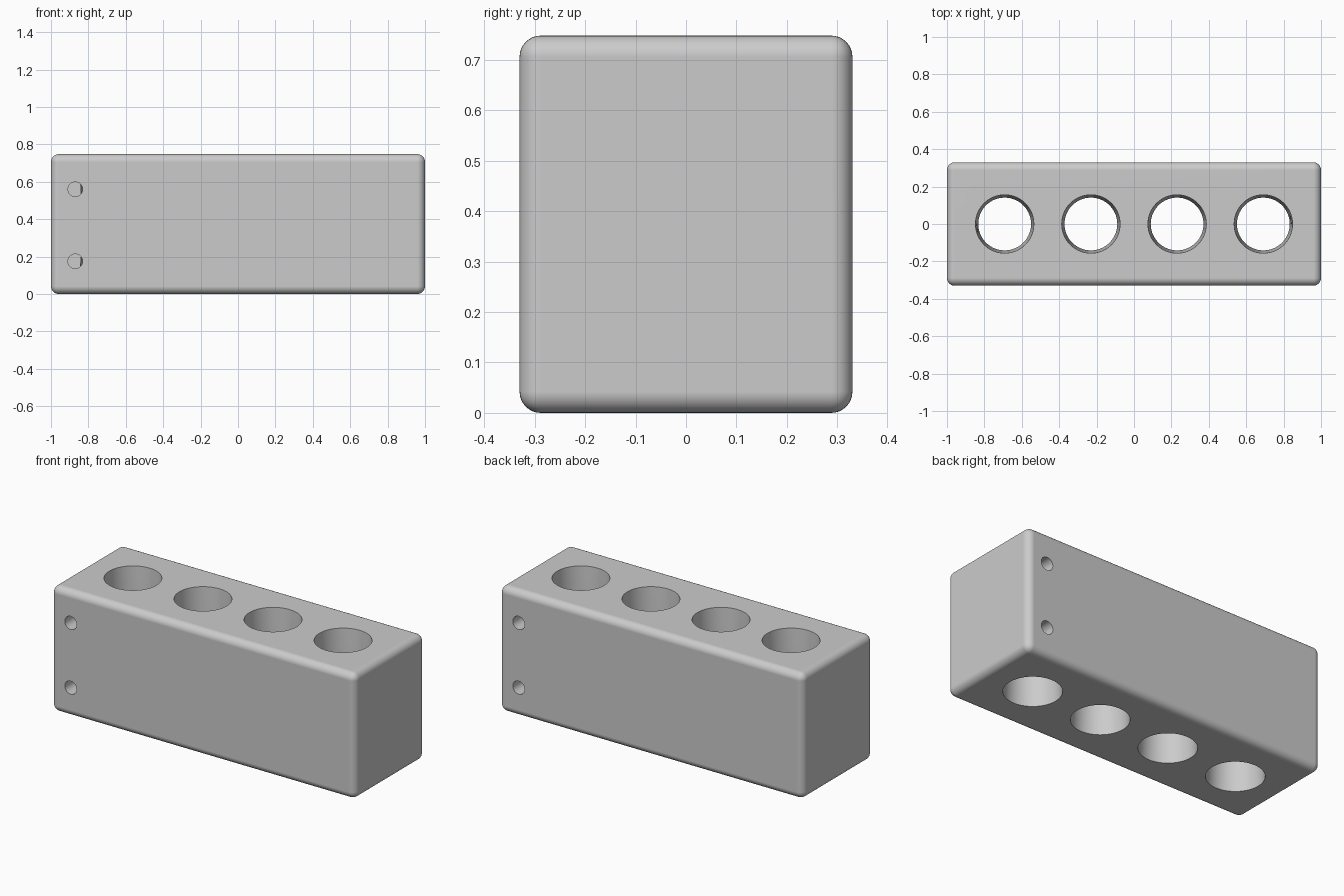
import bpy
import bmesh
from math import radians
from mathutils import Matrix, Vector

LENGTH, DEPTH, HEIGHT = 2.0, 0.66, 0.748
EDGE = 0.042
WELL_MOUTH, WELL_THROAT, WELL_PITCH = 0.156, 0.141, 0.461
PIN_RADIUS, PIN_X, PIN_HEIGHTS = 0.039, 0.87, (0.175, 0.56)

default = bpy.data.objects.get("Cube")
if default:
    bpy.data.objects.remove(default, do_unlink=True)

grey = bpy.data.materials.new("light grey")
grey.use_nodes = True
colour = (0.6, 0.6, 0.6, 1)
grey.diffuse_color = colour
grey.node_tree.nodes["Principled BSDF"].inputs["Base Color"].default_value = colour


def make_object(name, bm):
    bmesh.ops.recalc_face_normals(bm, faces=bm.faces)
    mesh = bpy.data.meshes.new(name)
    bm.to_mesh(mesh)
    bm.free()
    mesh.materials.append(grey)
    obj = bpy.data.objects.new(name, mesh)
    bpy.context.collection.objects.link(obj)
    return obj


def add_cone(bm, r1, r2, height, centre, segments, tilt=0):
    matrix = Matrix.Translation(centre) @ Matrix.Rotation(radians(tilt), 4, "X")
    bmesh.ops.create_cone(bm, cap_ends=True, segments=segments, radius1=r1,
                          radius2=r2, depth=height, matrix=matrix)


def carve(target, cutter):
    cutter.hide_render = True
    mod = target.modifiers.new("carve", "BOOLEAN")
    mod.operation = "DIFFERENCE"
    mod.solver = "EXACT"
    mod.object = cutter
    bpy.context.view_layer.objects.active = target
    bpy.ops.object.modifier_apply(modifier=mod.name)
    bpy.data.objects.remove(cutter, do_unlink=True)


# Rounded block
bm = bmesh.new()
bmesh.ops.create_cube(bm, size=1)
bmesh.ops.scale(bm, vec=(LENGTH, DEPTH, HEIGHT), verts=bm.verts)
bmesh.ops.translate(bm, vec=(0, 0, HEIGHT / 2), verts=bm.verts)
bmesh.ops.bevel(bm, geom=bm.edges[:], offset=EDGE, segments=8, profile=0.5,
                affect="EDGES", clamp_overlap=True)
block = make_object("holder_block", bm)

# Four through wells, each slightly waisted at mid height
half = HEIGHT / 2
overshoot = 0.02
flare = WELL_MOUTH + (WELL_MOUTH - WELL_THROAT) * overshoot / half
bm = bmesh.new()
for i in range(4):
    x = (i - 1.5) * WELL_PITCH
    rings = []
    for z, r in ((-overshoot, flare), (half, WELL_THROAT), (HEIGHT + overshoot, flare)):
        ring = bmesh.ops.create_circle(bm, segments=96, radius=r,
                                       matrix=Matrix.Translation((x, 0, z)))
        rings.append(ring["verts"])
    for low, high in zip(rings, rings[1:]):
        for j in range(len(low)):
            k = (j + 1) % len(low)
            bm.faces.new((low[j], low[k], high[k], high[j]))
    bm.faces.new(rings[0])
    bm.faces.new(rings[-1])
carve(block, make_object("well_cutter", bm))

# Blind pin holes: a pair at opposite ends of the front and back
bm = bmesh.new()
for side in (-1, 1):
    for z in PIN_HEIGHTS:
        depth = DEPTH / 2 + 0.05
        add_cone(bm, PIN_RADIUS, PIN_RADIUS, depth,
                 Vector((side * PIN_X, side * depth / 2, z)), 48, 90)
carve(block, make_object("pin_hole_cutter", bm))

# Smooth rounded edges, crisp hole rims
bpy.ops.object.select_all(action="DESELECT")
block.select_set(True)
bpy.context.view_layer.objects.active = block
bpy.ops.object.shade_smooth_by_angle(angle=radians(30))
weighted = block.modifiers.new("even shading", "WEIGHTED_NORMAL")
weighted.keep_sharp = True
